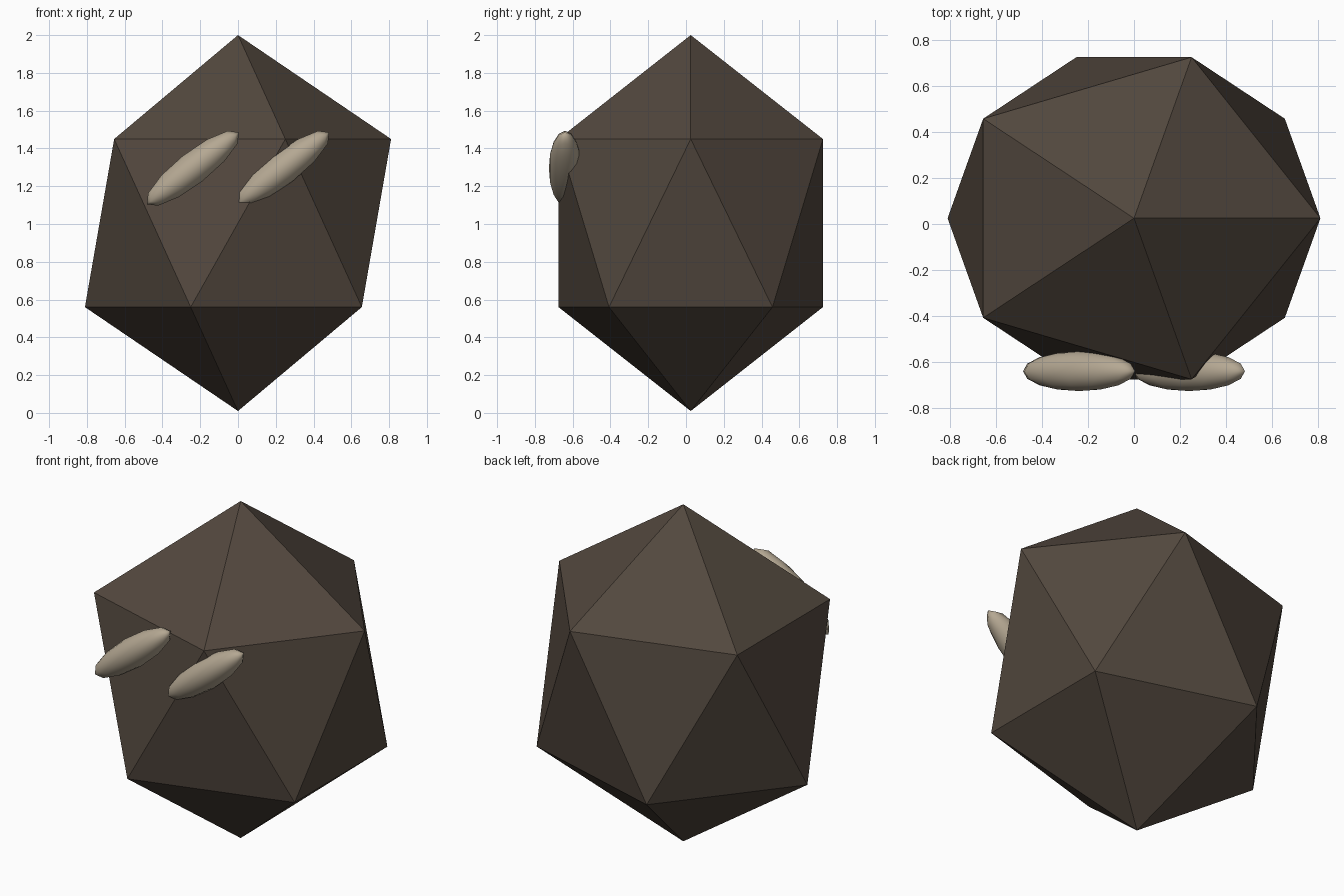
import bpy, math

if "Cube" in bpy.data.objects:
    bpy.data.objects.remove(bpy.data.objects["Cube"])


def material(name, rgb):
    m = bpy.data.materials.new(name)
    m.diffuse_color = (*rgb, 1)
    m.use_nodes = True
    m.node_tree.nodes["Principled BSDF"].inputs["Base Color"].default_value = m.diffuse_color
    return m


brown = material("dark_brown", (0.085, 0.064, 0.048))
beige = material("beige", (0.46, 0.39, 0.29))

# Faceted body: a squashed icosahedron
bpy.ops.mesh.primitive_ico_sphere_add(subdivisions=1, radius=1, location=(0, 0.025, 1.005))
body = bpy.context.object
body.name = "body"
body.scale = (0.906, 0.823, 0.995)
body.data.materials.append(brown)

# Two slanted eyes, both leaning the same way
for name, x in (("left_eye", -0.239), ("right_eye", 0.239)):
    bpy.ops.mesh.primitive_uv_sphere_add(segments=12, ring_count=8, radius=1)
    eye = bpy.context.object
    eye.name = name
    # turn the poles towards the front so the long axis lies on the equator
    eye.scale = (0.309, 0.085, 0.086)
    eye.rotation_mode = 'XYZ'
    eye.rotation_euler = (math.radians(90), -math.radians(38), 0)
    eye.location = (x, -0.64, 1.295)
    eye.data.materials.append(beige)
    bpy.ops.object.shade_smooth()
